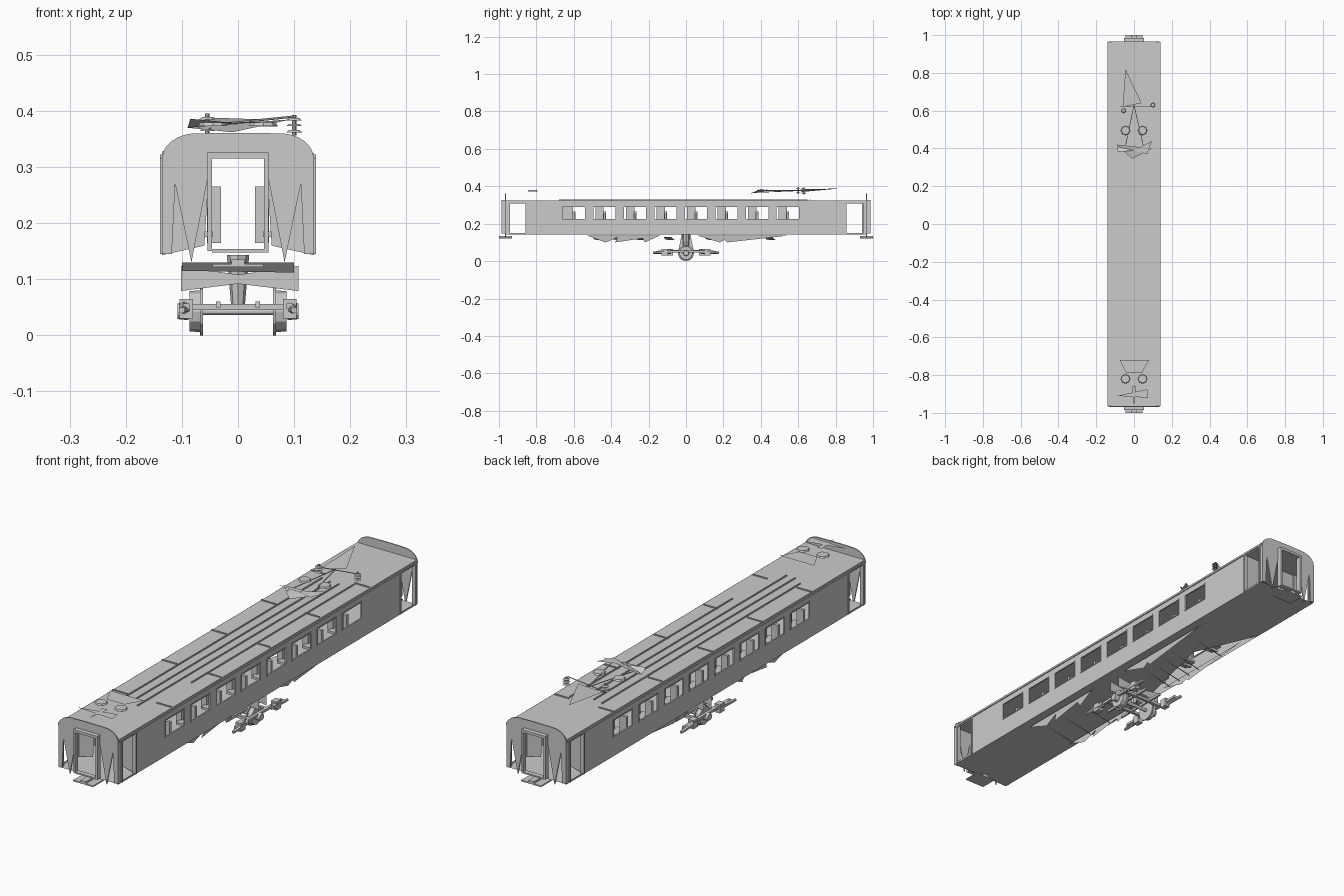
import bpy, bmesh, math
from mathutils import Vector, Matrix


def finish(name, bm):
    me = bpy.data.meshes.new(name)
    bm.to_mesh(me)
    bm.free()
    ob = bpy.data.objects.new(name, me)
    bpy.context.collection.objects.link(ob)
    return ob


def sheet(name, *polys):
    bm = bmesh.new()
    for pts in polys:
        bm.faces.new([bm.verts.new(p) for p in pts])
    return finish(name, bm)


def boxes(name, *items):
    # each item: x0, x1, y0, y1, z0, z1
    bm = bmesh.new()
    for x0, x1, y0, y1, z0, z1 in items:
        m = Matrix.Translation(((x0 + x1) / 2, (y0 + y1) / 2, (z0 + z1) / 2))
        m = m @ Matrix.Diagonal((x1 - x0, y1 - y0, z1 - z0, 1))
        bmesh.ops.create_cube(bm, size=1, matrix=m)
    return finish(name, bm)


def rods(name, *items, seg=8):
    # each item: start, end, start radius, end radius
    bm = bmesh.new()
    for a, b, r0, r1 in items:
        a, b = Vector(a), Vector(b)
        m = Matrix.Translation((a + b) / 2) @ (b - a).to_track_quat('Z', 'Y').to_matrix().to_4x4()
        bmesh.ops.create_cone(bm, cap_ends=True, segments=seg, radius1=r0, radius2=r1,
                              depth=(b - a).length, matrix=m)
    return finish(name, bm)


# Side walls: a strip with windows and door openings left open
L, W = 0.963, 0.135
Z0, Z1 = 0.143, 0.325
windows = [(-0.663 + 0.1633 * i, -0.536 + 0.1633 * i) for i in range(8)]
doors = [(-0.945, -0.855), (0.855, 0.95)]
for side, s in (("right", 1), ("left", -1)):
    holes = [(a, b, 0.22, 0.293) for a, b in windows] + [(a, b, 0.15, 0.308) for a, b in doors]
    ys = sorted({-L, L, *[h[0] for h in holes], *[h[1] for h in holes]})
    zs = [Z0, 0.15, 0.22, 0.293, 0.308, Z1]
    quads = []
    for a, b in zip(ys, ys[1:]):
        for c, d in zip(zs, zs[1:]):
            y, z = s * (a + b) / 2, (c + d) / 2
            y = (a + b) / 2
            if any(h[0] < y < h[1] and h[2] < z < h[3] for h in holes):
                continue
            quads.append([(s * W, s * a, c), (s * W, s * b, c), (s * W, s * b, d), (s * W, s * a, d)])
    # mirrored lengthwise positions on the left side
    sheet(side + "_wall", *quads)
    # window rims
    rims = []
    for a, b in windows:
        a, b = sorted((s * a, s * b))
        x0, x1 = sorted((s * (W - 0.004), s * (W + 0.002)))
        rims += [(x0, x1, a, a + 0.004, 0.22, 0.293), (x0, x1, b - 0.004, b, 0.22, 0.293),
                 (x0, x1, a, b, 0.22, 0.224), (x0, x1, a, b, 0.289, 0.293)]
    boxes(side + "_window_frames", *rims)
    # door jambs
    jambs = []
    for a, b in doors:
        for y in (a, b):
            x0, x1 = sorted((s * (W - 0.012), s * (W + 0.004)))
            jambs.append((x0, x1, s * y - 0.003, s * y + 0.003, 0.145, 0.315))
    boxes(side + "_door_jambs", *jambs)

# Flat roof with gutters
boxes("roof", (-W, W, -L, L, 0.318, 0.325))
boxes("roof_gutters", *[(s * W - 0.004, s * W + 0.004, -L, L, 0.314, 0.322) for s in (1, -1)])
# Floor with an open wedge on one side
sheet("floor", [(-W, -L, Z0), (W, -L, Z0), (W, L, Z0), (-W, L, Z0),
                (-W, 0.62, Z0), (-0.02, 0.35, Z0), (-W, -0.15, Z0)])

# End walls: arched header, pointed lower panels, gangway frame
for end, e in (("front", -1), ("back", 1)):
    y = e * (L + 0.002)
    arch = []
    for i in range(9):
        t = math.pi / 2 * i / 8
        arch.append((0.075 + 0.06 * math.sin(t), 0.315 + 0.045 * math.cos(t)))
    right = [(0, 0.361)] + arch + [(0.118, 0.145), (0.112, 0.27), (0.083, 0.13),
                                  (0.05, 0.30), (0.05, 0.325), (0, 0.325)]
    right.insert(len(arch) + 1, (0.135, 0.145))
    ob = sheet(end + "_end_wall", *[[(m * x, y, z) for x, z in right] for m in (1, -1)])
    so = ob.modifiers.new("thickness", 'SOLIDIFY')
    so.thickness = 0.005
    so.offset = 0
    y0, y1 = sorted((e * 0.966, e * 0.986))
    boxes(end + "_gangway_frame",
          (-0.054, -0.046, y0, y1, 0.15, 0.326), (0.046, 0.054, y0, y1, 0.15, 0.326),
          (-0.054, 0.054, y0, y1, 0.315, 0.326), (-0.046, 0.054, y0, y1, 0.148, 0.154))
    y0, y1 = sorted((e * 0.93, e * 1.0))
    boxes(end + "_coupler_plate", (-0.045, 0.045, y0, y1, 0.122, 0.127),
          (-0.012, 0.012, y0, y1, 0.122, 0.135))
    # inner vestibule door slabs
    v = e * 0.85
    sheet(end + "_vestibule_panels", *[[(m * W, v, Z0), (m * 0.06, v, 0.16), (m * 0.05, v, 0.318),
                                       (m * W, v, 0.318)] for m in (1, -1)])

# Seats: one pair per window each side
seat = []
for a, b in windows:
    c = (a + b) / 2
    for m in (1, -1):
        x0, x1 = sorted((m * 0.045, m * 0.115))
        seat += [(x0, x1, c - 0.03, c + 0.03, 0.175, 0.185)]
        xb0, xb1 = sorted((m * 0.03, m * 0.055))
        seat += [(xb0, xb1, c - 0.008, c + 0.008, 0.165, 0.265)]
        xb0, xb1 = sorted((m * 0.085, m * 0.115))
        seat += [(xb0, xb1, c - 0.006, c + 0.006, 0.165, 0.255)]
boxes("seats", *seat)

# Roof conduits and cross straps
boxes("roof_conduits", *[(x - 0.002, x + 0.002, a, b, 0.325, 0.33) for x, a, b in
      ((-0.06, -0.65, 0.63), (-0.017, -0.68, 0.62), (0.022, -0.68, 0.62), (0.07, -0.4, 0.65))])
boxes("roof_straps", *[(m * 0.1 - 0.035, m * 0.1 + 0.03, y, y + 0.005, 0.325, 0.329)
                       for m in (1, -1) for y in (-0.62, -0.3, 0.02, 0.34, 0.66)])

# Raised pantograph at the back: tilted plates, rods and insulators
sheet("pantograph_plates",
      [(-0.045, 0.82, 0.388), (0.04, 0.64, 0.385), (-0.06, 0.62, 0.37)],
      [(-0.09, 0.42, 0.37), (0.095, 0.40, 0.385), (-0.01, 0.345, 0.362)],
      [(-0.09, 0.41, 0.37), (0.0, 0.39, 0.378), (-0.085, 0.38, 0.386)],
      [(0.0, 0.39, 0.378), (0.095, 0.44, 0.385), (0.07, 0.37, 0.38)])
rods("pantograph_arms",
     ((-0.05, 0.39, 0.368), (0.0, 0.63, 0.378), 0.002, 0.002),
     ((0.055, 0.39, 0.378), (0.0, 0.63, 0.378), 0.002, 0.002),
     ((-0.075, 0.62, 0.372), (0.1, 0.62, 0.39), 0.002, 0.002), seg=6)
discs = []
for x, y, z in ((0.1, 0.63, 0.356), (-0.055, 0.6, 0.358)):
    discs.append(((x, y, z), (x, y, z + 0.037), 0.004, 0.004))
    discs += [((x, y, z + k), (x, y, z + k + 0.004), 0.014, 0.009) for k in (0.006, 0.017, 0.027)]
rods("insulator_stacks", *discs)
rods("roof_pots", *[((m * 0.045, y, z), (m * 0.045, y, z + 0.006), 0.026, 0.022)
                    for m in (1, -1) for y, z in ((0.495, 0.372), (-0.82, 0.373))], seg=8)
# Lowered pantograph at the front
sheet("front_pantograph",
      [(-0.075, -0.72, 0.378), (0.08, -0.72, 0.378), (0.04, -0.79, 0.378), (-0.04, -0.79, 0.378)],
      [(-0.09, -0.91, 0.378), (0.07, -0.875, 0.378), (0.075, -0.92, 0.378)],
      [(-0.012, -0.86, 0.376), (0.012, -0.86, 0.376), (0.0, -0.96, 0.376)])

# Underfloor cross plates, hanging skirts and slats
sheet("underfloor_cross_plates", *[[(-0.102, y, 0.079), (0, y, 0.092), (0.108, y, 0.079),
      (0.108, y, 0.124), (0, y, 0.108), (-0.102, y, 0.124)] for y in (-0.02, 0.03)])
sheet("underfloor_skirts", *[[(m * 0.105, a, 0.137), (m * 0.105, b, 0.137), (m * 0.1, c, 0.1)]
      for m in (1, -1) for a, b, c in ((-0.53, -0.34, -0.43), (-0.36, -0.13, -0.38),
                                       (-0.24, -0.14, -0.22), (0.06, 0.25, 0.18), (0.18, 0.55, 0.22))])
sheet("underfloor_slats", *[[(-0.1, y, 0.13), (0.1, y + 0.04, 0.13), (0.1, y + 0.06, 0.112),
      (-0.1, y + 0.01, 0.115)] for y in (-0.5, -0.4, -0.28, -0.12, 0.1, 0.16, 0.22, 0.28, 0.42)])
sheet("centre_keel", [(0, -0.04, 0.06), (0, 0.04, 0.06), (0, 0.012, 0.195), (0, -0.012, 0.195)])

# Central wheelset: wheels, axle, side arms and axle boxes
parts = [((-0.1, 0, 0.043), (0.1, 0, 0.043), 0.007, 0.007)]
for m in (1, -1):
    parts += [((m * 0.062, 0, 0.043), (m * 0.068, 0, 0.043), 0.043, 0.043),
              ((m * 0.068, 0, 0.043), (m * 0.086, 0, 0.043), 0.037, 0.036),
              ((m * 0.088, 0, 0.043), (m * 0.108, 0, 0.043), 0.016, 0.014)]
rods("wheelset", *parts, seg=12)
boxes("bogie_frame", *[b for m in (1, -1) for b in (
    (m * 0.092 - 0.006, m * 0.092 + 0.006, -0.15, 0.15, 0.047, 0.057),
    (m * 0.092 - 0.012, m * 0.092 + 0.012, m * 0.1, m * 0.1 + 0.03, 0.03, 0.065),
    (m * 0.092 - 0.012, m * 0.092 + 0.012, -m * 0.1 - 0.03, -m * 0.1, 0.03, 0.065),
    (-0.09, 0.09, m * 0.055 - 0.006, m * 0.055 + 0.006, 0.045, 0.056),
    (m * 0.035 - 0.004, m * 0.035 + 0.004, -0.12, 0.12, 0.05, 0.06))])
rods("bogie_dampers", *[((m * 0.095, n * 0.08, 0.05), (m * 0.1, n * 0.175, 0.045), 0.012, 0.006)
                        for m in (1, -1) for n in (1, -1)], seg=6)
rods("bogie_pivot", ((0, 0, 0.05), (0, 0, 0.143), 0.012, 0.02), seg=8)
